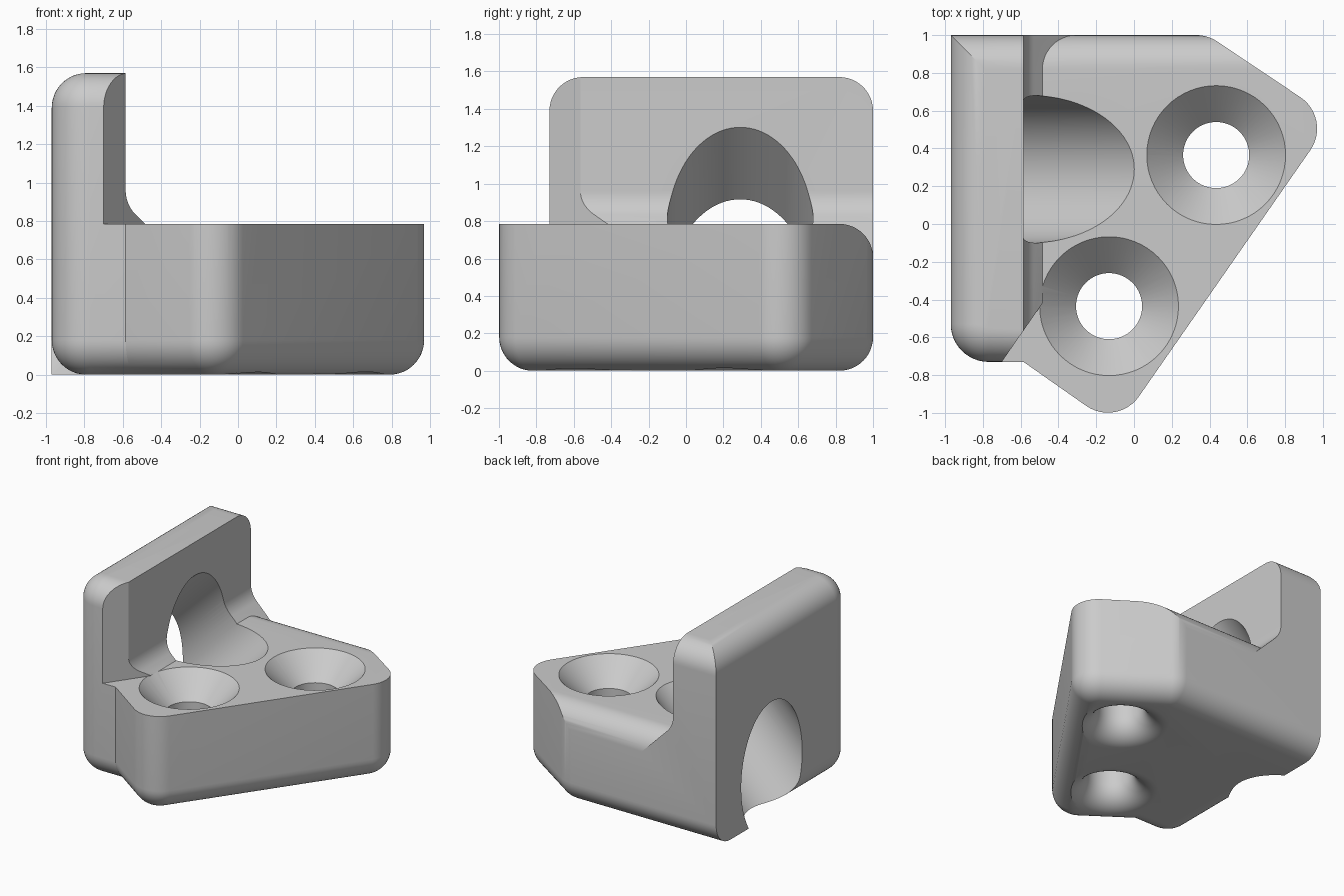
import bpy, bmesh, math
from mathutils import Vector, Matrix

if "Cube" in bpy.data.objects:
    bpy.data.objects.remove(bpy.data.objects["Cube"], do_unlink=True)

F = 0.18                      # edge fillet radius
PLATE_Z, WALL_Z = 0.785, 1.57
WALL_X = -0.585               # inner face of the wall
STEPS = 12

grey = bpy.data.materials.new("light_grey")
grey.use_nodes = True
grey.diffuse_color = (0.6, 0.6, 0.6, 1)
grey.node_tree.nodes["Principled BSDF"].inputs["Base Color"].default_value = (0.6, 0.6, 0.6, 1)


def finish(name, bm):
    bmesh.ops.recalc_face_normals(bm, faces=bm.faces)
    mesh = bpy.data.meshes.new(name)
    bm.to_mesh(mesh)
    bm.free()
    mesh.materials.append(grey)
    obj = bpy.data.objects.new(name, mesh)
    bpy.context.collection.objects.link(obj)
    return obj


def loft(name, rings):
    """Closed solid through rings of equal point count."""
    bm = bmesh.new()
    vr = [[bm.verts.new(p) for p in ring] for ring in rings]
    n = len(vr[0])
    for a, b in zip(vr, vr[1:]):
        for i in range(n):
            j = (i + 1) % n
            bm.faces.new((a[i], a[j], b[j], b[i]))
    bm.faces.new(vr[0][::-1])
    bm.faces.new(vr[-1])
    return finish(name, bm)


def boolean(target, tool, operation="DIFFERENCE"):
    tool.hide_render = True
    mod = target.modifiers.new("cut", "BOOLEAN")
    mod.operation, mod.solver, mod.object = operation, "EXACT", tool
    bpy.context.view_layer.objects.active = target
    bpy.ops.object.modifier_apply(modifier=mod.name)
    bpy.data.objects.remove(tool, do_unlink=True)


def arc(cx, cy, r, a0, a1, n=STEPS):
    angles = [math.radians(a0 + (a1 - a0) * k / n) for k in range(n + 1)]
    return [(cx + r * math.cos(a), cy + r * math.sin(a)) for a in angles]


# Footprint corners, counter-clockwise: x, y, corner radius
CORNERS = [(-0.97, 1, 0), (-0.97, -0.73, 0.2), (WALL_X, -0.73, 0),
           (-0.089, -1.078, 0.2), (1.05, 0.558, 0.2), (0.39, 1, 0.2)]


def footprint(d, z, sharp_back):
    """Footprint inset by d; sharp_back leaves the rear of the outer wall edge square."""
    pts = [Vector(c[:2]) for c in CORNERS]
    n, out = len(pts), []
    inset = []
    for i in range(n):
        e0 = (pts[i] - pts[i - 1]).normalized()
        e1 = (pts[(i + 1) % n] - pts[i]).normalized()
        n0, n1 = Vector((-e0.y, e0.x)), Vector((-e1.y, e1.x))
        inset.append(pts[i] + (n0 + n1) * d / (1 + n0.dot(n1)))
    for i, p in enumerate(inset):
        r = CORNERS[i][2] - d
        if CORNERS[i][2] == 0:
            if i == 0:
                x = -0.97 if sharp_back else p.x
                out += [(x, p.y, z), (x, 0.31, z), (p.x, 0.27, z)]
            else:
                out.append((p.x, p.y, z))
            continue
        u = (inset[i - 1] - p).normalized()
        v = (inset[(i + 1) % n] - p).normalized()
        half = u.angle(v) / 2
        c = p + (u + v).normalized() * r / math.sin(half)
        a = p + u * r / math.tan(half) - c
        turn = math.pi - 2 * half
        for k in range(STEPS + 1):
            w = Matrix.Rotation(turn * k / STEPS, 2) @ a + c
            out.append((w.x, w.y, z))
    return out


# Solid block with rounded bottom and top edges
quarter = [math.pi / 2 * k / STEPS for k in range(STEPS + 1)]
rings = [footprint(F * (1 - math.sin(a)), F * (1 - math.cos(a)), True) for a in quarter]
rings += [footprint(F * (1 - math.sin(a)), WALL_Z - F * (1 - math.cos(a)), False)
          for a in reversed(quarter)]
bracket = loft("corner_bracket", rings)

# Space above the plate: wall face with filleted 45 degree foot ...
prof = [(WALL_X, 1.8)] + arc(WALL_X + F, 0.96, F, 180, 225) + [(-0.1, 0.4), (1.3, 0.4), (1.3, 1.8)]
space = loft("space_cutter", [[(x, y, z) for x, z in prof] for y in (-1.3, 1.3)])
# ... limited below by the plate top with its rounded back edge
prof = [(-1.5, 1.9), (-1.5, PLATE_Z)] + arc(1 - F, PLATE_Z - F, F, 90, 0) + [(1.5, PLATE_Z - F), (1.5, 1.9)]
limit = loft("plate_top_limit", [[(x, y, z) for y, z in prof] for x in (-1.4, 1.4)])
boolean(space, limit, "INTERSECT")
boolean(bracket, space)

# Slanted trim at the front end of the wall
trim = [(-0.871, -0.977), (0.3, -0.977), (0.3, -0.237), (-0.358, -0.237)]
boolean(bracket, loft("wall_trim_cutter", [[(x, y, z) for x, y in trim] for z in (PLATE_Z, 1.8)]))


def lathe(name, profile, matrix, n=64):
    return loft(name, [[matrix @ Vector((r * math.cos(2 * math.pi * k / n),
                                         r * math.sin(2 * math.pi * k / n), z))
                        for k in range(n)] for r, z in profile])


# Round passage slanting down through the wall
slant = Matrix.Translation((-0.55, 0.29, PLATE_Z)) @ Matrix.Rotation(math.pi / 4, 4, "Y")
boolean(bracket, lathe("passage_cutter", [(0.39, -2), (0.39, 2)], slant, 96))

# Countersunk screw holes with rounded lower rims
R = 0.175
hole = [(R + F, -0.1)] + arc(R + F, F, F, 270, 180) + [(R, 0.593), (0.368, PLATE_Z + 0.0005)]
for x, y in ((0.435, 0.365), (-0.132, -0.435)):
    boolean(bracket, lathe("screw_hole_cutter", hole, Matrix.Translation((x, y, 0))))

bpy.ops.object.select_all(action="DESELECT")
bracket.select_set(True)
bpy.context.view_layer.objects.active = bracket
bpy.ops.object.shade_smooth_by_angle(angle=math.radians(25))
